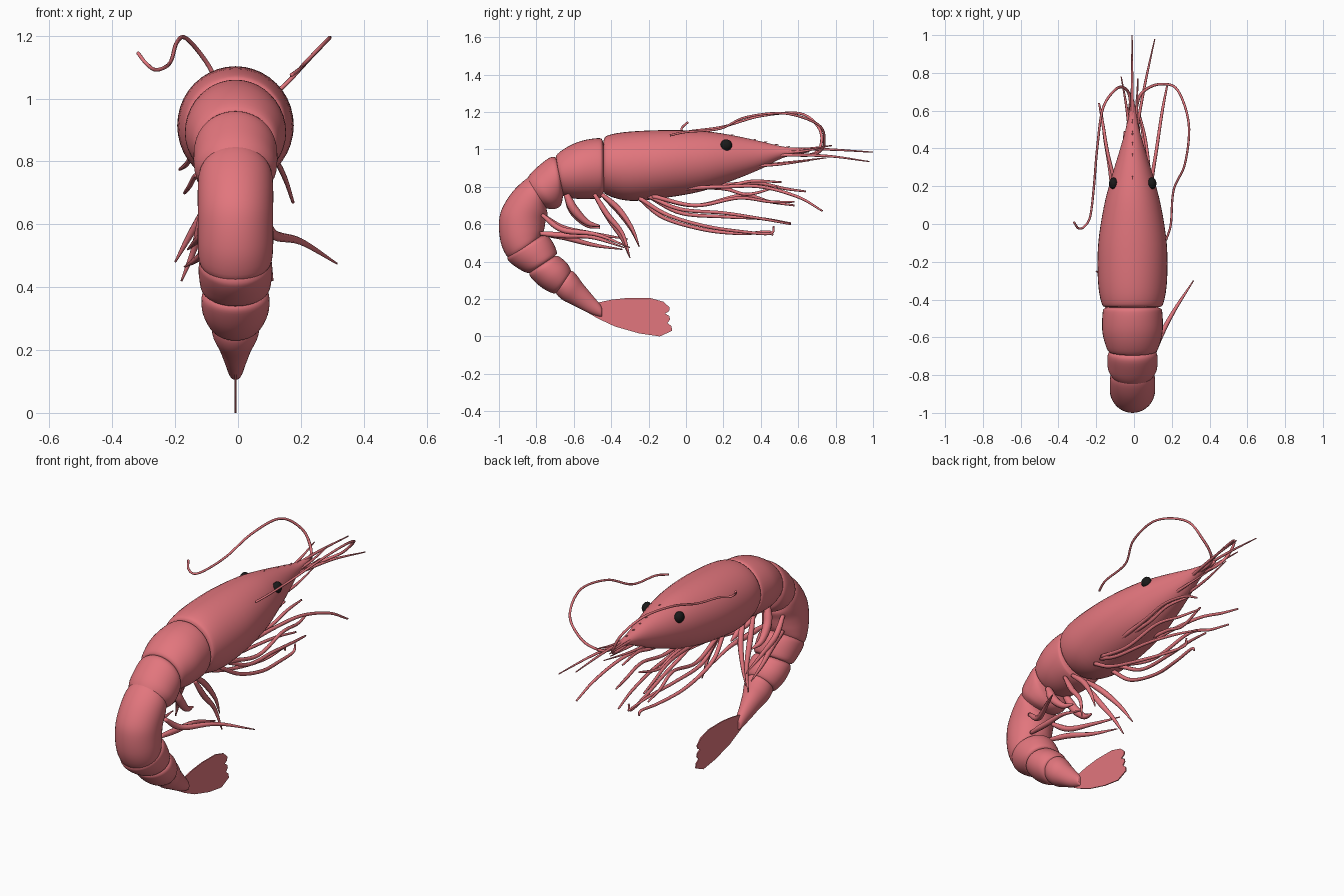
import bpy, bmesh, math
from mathutils import Vector

CX = -0.008  # body centre line


def material(name, col):
    m = bpy.data.materials.new(name)
    m.diffuse_color = (*col, 1)
    return m


SHELL = material("shell_pink", (0.76, 0.18, 0.205))
BLACK = material("eye_black", (0.01, 0.01, 0.01))


def smooth_rows(rows, steps):
    """Catmull-Rom interpolation of tuples of any length."""
    v = [Vector(r) for r in rows]
    v = [v[0] * 2 - v[1]] + v + [v[-1] * 2 - v[-2]]
    out = []
    for i in range(1, len(v) - 2):
        a, b, c, d = v[i - 1:i + 3]
        for s in range(steps):
            t = s / steps
            out.append(0.5 * (2 * b + (c - a) * t + (2 * a - 5 * b + 4 * c - d) * t * t
                              + (3 * b - a - 3 * c + d) * t ** 3))
    return out + [v[-2]]


def add_mesh(name, bm, mat, smooth=True):
    bmesh.ops.recalc_face_normals(bm, faces=bm.faces)
    me = bpy.data.meshes.new(name)
    bm.to_mesh(me)
    bm.free()
    me.materials.append(mat)
    for p in me.polygons:
        p.use_smooth = smooth
    ob = bpy.data.objects.new(name, me)
    bpy.context.collection.objects.link(ob)
    return ob


def skin(name, rings):
    bm = bmesh.new()
    vs = [[bm.verts.new(p) for p in r] for r in rings]
    n = len(vs[0])
    for a, b in zip(vs, vs[1:]):
        for j in range(n):
            bm.faces.new((a[j], a[(j + 1) % n], b[(j + 1) % n], b[j]))
    bm.faces.new(vs[0])
    bm.faces.new(vs[-1])
    return add_mesh(name, bm, SHELL)


def shell(name, rows, n=40):
    """Rows: outer y, outer z, inner y, inner z, half width."""
    rings = []
    for ty, tz, by, bz, hx in smooth_rows(rows, 4):
        top, bot = Vector((CX, ty, tz)), Vector((CX, by, bz))
        mid, half = (top + bot) / 2, (top - bot) / 2
        rings.append([mid + half * math.cos(a) + Vector((hx * math.sin(a), 0, 0))
                      for a in (2 * math.pi * k / n for k in range(n))])
    skin(name, rings)


def limb(name, pts, radii, n=8):
    """Tapered tube; radii are spread evenly over the path."""
    path = smooth_rows(pts, 8)
    rings = []
    for i, p in enumerate(path):
        tan = (path[min(i + 1, len(path) - 1)] - path[max(i - 1, 0)]).normalized()
        side = tan.cross(Vector((0.15, 0.1, 1))).normalized()
        up = side.cross(tan)
        f = i / (len(path) - 1) * (len(radii) - 1)
        k = min(int(f), len(radii) - 2)
        r = radii[k] + (radii[k + 1] - radii[k]) * (f - k)
        rings.append([p + r * (side * math.cos(a) + up * math.sin(a))
                      for a in (2 * math.pi * j / n for j in range(n))])
    skin(name, rings)


# Head shell and the six overlapping abdomen rings
shell("carapace", [
    (-.435, .98, -.435, .86, .07), (-.44, 1.05, -.44, .79, .14), (-.41, 1.077, -.42, .755, .165),
    (-.3, 1.095, -.3, .725, .183), (-.1, 1.103, -.12, .74, .182), (.1, 1.097, .08, .775, .152),
    (.25, 1.075, .24, .83, .112), (.4, 1.043, .4, .895, .065), (.52, 1.015, .52, .955, .032),
    (.66, 1.0, .66, .985, .008)])
shell("abdomen_1", [
    (-.43, .98, -.43, .82, .09), (-.445, 1.045, -.445, .755, .145), (-.47, 1.06, -.47, .738, .158),
    (-.56, 1.045, -.57, .735, .16), (-.64, 1.01, -.64, .745, .143), (-.695, .965, -.66, .765, .122),
    (-.68, .93, -.66, .81, .08)])
shell("abdomen_2", [
    (-.67, .92, -.65, .78, .09), (-.695, .955, -.66, .735, .122), (-.73, .955, -.665, .71, .132),
    (-.79, .91, -.68, .69, .133), (-.835, .865, -.71, .68, .127), (-.865, .815, -.75, .685, .10)])
shell("abdomen_3", [
    (-.81, .86, -.74, .72, .09), (-.86, .838, -.745, .68, .115), (-.93, .77, -.74, .655, .12),
    (-.985, .68, -.75, .62, .12), (-1.0, .60, -.755, .59, .12), (-.99, .50, -.76, .565, .12),
    (-.955, .425, -.77, .54, .114), (-.92, .42, -.78, .52, .09)])
shell("abdomen_4", [
    (-.95, .47, -.79, .54, .09), (-.955, .42, -.755, .54, .112), (-.94, .395, -.735, .533, .117),
    (-.90, .365, -.71, .50, .116), (-.85, .34, -.69, .45, .107), (-.81, .345, -.70, .43, .08)])
shell("abdomen_5", [
    (-.82, .37, -.70, .43, .08), (-.837, .335, -.69, .43, .098), (-.82, .305, -.675, .425, .108),
    (-.77, .26, -.635, .39, .105), (-.71, .23, -.615, .35, .085), (-.68, .24, -.63, .33, .06)])
shell("abdomen_6", [
    (-.70, .26, -.62, .35, .06), (-.695, .23, -.60, .345, .075), (-.66, .195, -.575, .315, .073),
    (-.60, .165, -.55, .28, .055), (-.52, .125, -.50, .22, .035), (-.455, .105, -.455, .165, .022),
    (-.45, .12, -.45, .14, .01)])

# Flat upright tail fan with a scalloped end
fan = [(-.53, .13), (-.475, .18), (-.40, .196), (-.31, .206), (-.19, .205), (-.12, .185),
       (-.088, .155), (-.09, .135), (-.112, .122), (-.09, .11), (-.084, .09), (-.1, .072),
       (-.078, .055), (-.074, .03), (-.14, .0), (-.25, .016), (-.38, .053), (-.47, .095)]
bm = bmesh.new()
face = bm.faces.new([bm.verts.new((CX - .003, y, z)) for y, z in fan])
ext = bmesh.ops.extrude_face_region(bm, geom=[face])
bmesh.ops.translate(bm, vec=(.006, 0, 0), verts=[v for v in ext["geom"] if isinstance(v, bmesh.types.BMVert)])
add_mesh("tail_fan", bm, SHELL, False)

# Eyes
for side, x in (("left", -.108), ("right", .094)):
    bm = bmesh.new()
    bmesh.ops.create_uvsphere(bm, u_segments=20, v_segments=12, radius=.031)
    bmesh.ops.scale(bm, vec=(.8, 1, 1), verts=bm.verts)
    bmesh.ops.translate(bm, vec=(x, .215, 1.022), verts=bm.verts)
    add_mesh("eye_" + side, bm, BLACK)

# Long curling antennae
limb("antenna_left", [
    (-.02, .5, .98), (-.02, .66, .97), (-.05, .72, 1.02), (-.10, .71, 1.115), (-.165, .61, 1.192),
    (-.195, .4, 1.178), (-.212, .2, 1.122), (-.232, .04, 1.10), (-.265, -.015, 1.092),
    (-.295, -.022, 1.115), (-.318, .01, 1.145)], [.009, .007, .006, .006])
limb("antenna_right", [
    (.0, .5, .98), (.02, .65, .97), (.06, .71, .985), (.14, .74, 1.035), (.23, .71, 1.13),
    (.29, .53, 1.192), (.27, .32, 1.172), (.21, .18, 1.11), (.195, .0, 1.093),
    (.17, -.085, 1.075)], [.009, .007, .006, .006])

# Short straight feelers around the beak: start, middle, tip
feelers = [
    [(-.01, .5, 1.0), (-.01, .75, 1.0), (-.01, 1.0, .985)],
    [(.01, .48, .97), (.06, .75, .965), (.11, .98, .935)],
    [(-.02, .45, .98), (-.04, .62, 1.0), (-.068, .78, 1.02)],
    [(.01, .45, .98), (.015, .62, .99), (.02, .77, 1.02)],
    [(-.03, .35, .91), (-.03, .55, .93), (-.01, .75, .955)],
    [(.03, .35, .91), (.025, .5, .92), (.01, .66, .94)]]
for i, pts in enumerate(feelers):
    limb(f"feeler_{i + 1}", pts, [.009, .007, .003])

# Tiny dorsal spines on the beak
for i, y in enumerate((.24, .36, .42, .48, .54)):
    z = 1.075 - (y - .24) * .21
    limb(f"beak_spine_{i + 1}", [(CX, y - .015, z - .008), (CX, y, z), (CX, y + .015, z + .004)], [.006, .004, .001])

# Walking legs
legs = [
    [(-.06, -.25, .74), (-.08, -.12, .635), (-.07, .1, .57), (-.04, .3, .55), (-.03, .44, .56), (-.03, .465, .54)],
    [(.06, -.25, .74), (.08, -.1, .65), (.08, .1, .59), (.05, .3, .56), (.03, .45, .55), (.03, .47, .59)],
    [(-.06, -.2, .75), (-.08, -.03, .66), (-.07, .2, .64), (-.05, .4, .63), (-.03, .56, .605)],
    [(.06, -.2, .75), (.09, -.03, .68), (.08, .2, .66), (.06, .4, .63), (.03, .56, .60)],
    [(-.07, -.18, .75), (-.10, .05, .70), (-.13, .3, .755), (-.155, .45, .72), (-.17, .58, .70)],
    [(.07, -.18, .75), (.09, .05, .70), (.08, .28, .74), (.06, .45, .72), (.03, .58, .72)],
    [(.07, -.05, .79), (.09, .2, .80), (.12, .4, .80), (.15, .6, .745), (.175, .73, .67)],
    [(-.07, -.05, .79), (-.10, .2, .81), (-.14, .38, .82), (-.165, .53, .79), (-.185, .64, .775)],
    [(.05, .0, .80), (.06, .2, .80), (.06, .35, .83), (.04, .51, .825)],
    [(-.05, .0, .80), (-.06, .2, .79), (-.06, .33, .76), (-.05, .49, .80)]]
for i, pts in enumerate(legs):
    limb(f"walking_leg_{i + 1}", pts, [.012, .010, .009, .008, .005])

# Swimming legs under the abdomen; the pair at the second ring is broader
paddles = [
    [(.07, -.49, .76), (.08, -.42, .65), (.09, -.34, .55), (.11, -.30, .42)],
    [(-.08, -.49, .76), (-.11, -.41, .63), (-.14, -.34, .52), (-.18, -.30, .42)],
    [(.05, -.45, .76), (.05, -.36, .68), (.06, -.29, .58), (.06, -.25, .48)],
    [(-.05, -.45, .76), (-.09, -.36, .67), (-.15, -.29, .57), (-.20, -.25, .48)],
    [(.06, -.64, .76), (.06, -.6, .68), (.05, -.53, .61), (.04, -.46, .59)],
    [(-.06, -.64, .76), (-.09, -.6, .67), (-.10, -.53, .60), (-.09, -.46, .58)],
    [(.08, -.77, .65), (.11, -.66, .57), (.20, -.48, .545), (.315, -.30, .475)],
    [(-.07, -.77, .65), (-.10, -.66, .58), (-.13, -.5, .55), (-.16, -.31, .52)],
    [(.06, -.78, .55), (.07, -.65, .54), (.08, -.5, .53), (.09, -.33, .475)],
    [(-.06, -.78, .55), (-.09, -.65, .53), (-.13, -.5, .49), (-.17, -.34, .465)]]
for i, pts in enumerate(paddles):
    s = 1.15 if i in (4, 5) else .75
    limb(f"swimming_leg_{i + 1}", pts, [r * s for r in (.014, .021, .021, .016, .011, .004)])
